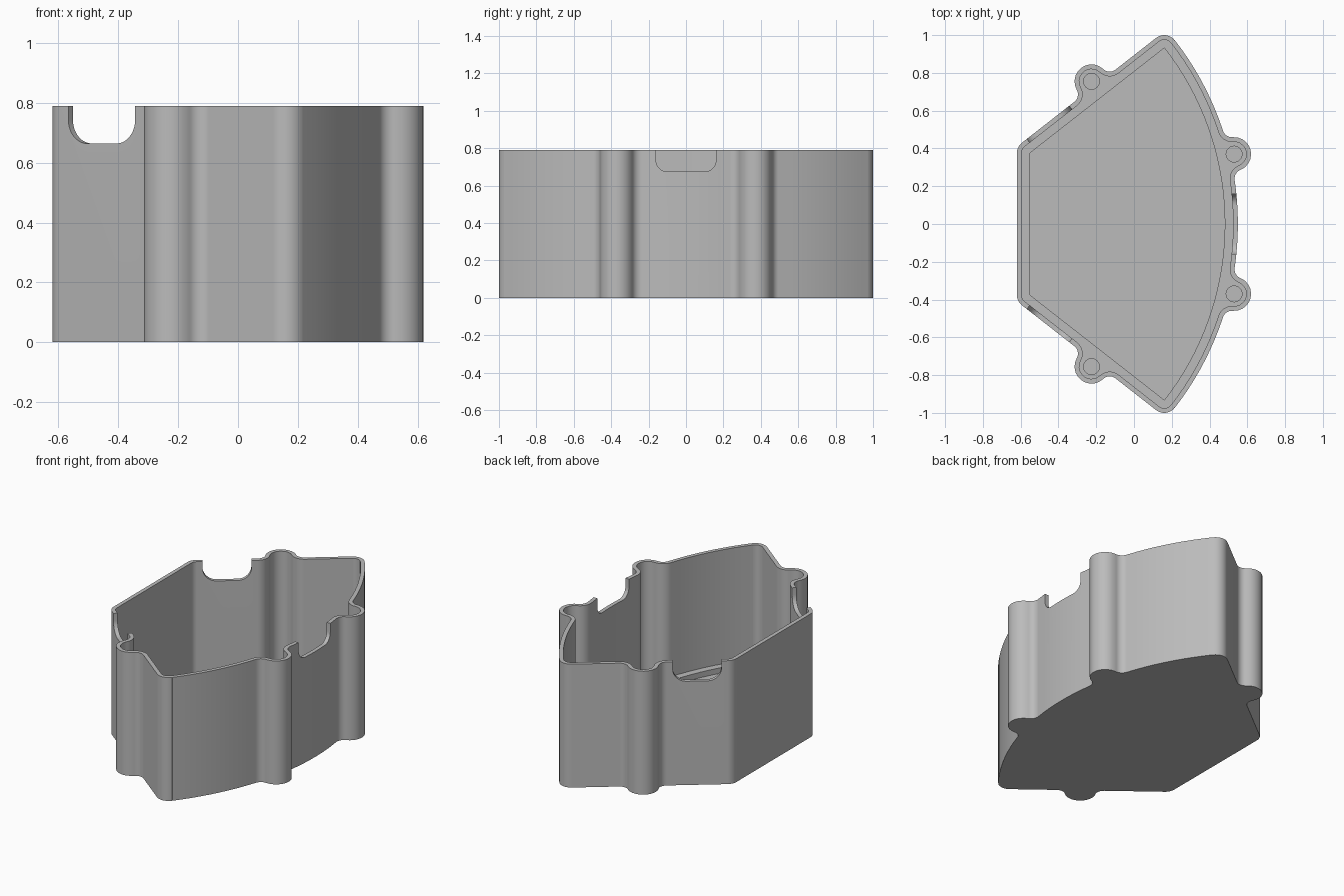
import bpy, bmesh, math
from mathutils import Vector, Matrix

old = bpy.data.objects.get("Cube")
if old:
    bpy.data.objects.remove(old, do_unlink=True)

HEIGHT, LEDGE, FLOOR = 0.79, 0.06, 0.025
WALL, RIM = 0.025, 0.07
BOSS_R, FILLET, HOLE_R = 0.09, 0.05, 0.042
ARC_C, ARC_R = Vector((-1.035, 0)), 1.585
TIP, CORNER = Vector((0.16, 0.93)), Vector((-0.55, 0.375))
FRONT_BOSS, SIDE_BOSS = Vector((0.53, 0.37)), Vector((-0.225, 0.755))

# Straight side wall: direction from corner to tip, and outward normal
side_dir = (TIP - CORNER).normalized()
side_n = Vector((-side_dir.y, side_dir.x))
side_start = CORNER + side_n * RIM


def angle(v, near):
    a = math.atan2(v.y, v.x)
    return near + (a - near + math.pi) % (2 * math.pi) - math.pi


def curved_fillets(boss):
    """Fillet centres on both sides of a boss on the curved wall."""
    v = boss - ARC_C
    d, a, b = v.length, ARC_R + FILLET, BOSS_R + FILLET
    t = math.acos((a * a + d * d - b * b) / (2 * a * d))
    base = math.atan2(v.y, v.x)
    return [ARC_C + a * Vector((math.cos(base + s * t), math.sin(base + s * t))) for s in (-1, 1)]


def straight_fillets(boss):
    """Fillet centres on both sides of a boss on the straight wall."""
    h = (boss - side_start).dot(side_n)
    t = math.sqrt((BOSS_R + FILLET) ** 2 - (FILLET - h) ** 2)
    return [boss + side_n * (FILLET - h) + side_dir * s * t for s in (1, -1)]


def outline(inset, bosses=True):
    """Outline as tangent arcs (centre, signed radius, end normal angle), mirrored in y."""
    tip_a = angle(TIP - ARC_C, 0)
    side_a = angle(side_n, math.pi / 2)
    tail = [(TIP, RIM, side_a)]
    arcs = []
    if bosses:
        for boss, pair, host in ((FRONT_BOSS, curved_fillets(FRONT_BOSS), (ARC_C, ARC_R)),
                                 (SIDE_BOSS, straight_fillets(SIDE_BOSS), None)):
            f0, f1 = pair
            if host:
                wall0, wall1 = (angle(f - ARC_C, 0) for f in pair)
                arcs.append((*host, wall0))
            else:
                arcs += [(ARC_C, ARC_R, tip_a)] + tail
                wall0 = wall1 = side_a
            arcs += [(f0, -FILLET, angle(f0 - boss, wall0)),
                     (boss, BOSS_R, angle(f1 - boss, wall1)),
                     (f1, -FILLET, wall1)]
    else:
        arcs = [(ARC_C, ARC_R, tip_a)] + tail
    arcs.append((CORNER, RIM, math.pi))
    pts, a0 = [], 0.0
    for c, k, a1 in arcs:
        n = 10 if abs(k) < 1 else max(3, math.ceil(abs(a1 - a0) / 0.04))
        for i in range(n + 1):
            a = a0 + (a1 - a0) * i / n
            p = c + (k - inset) * Vector((math.cos(a), math.sin(a)))
            if not pts or (p - pts[-1]).length > 1e-4:
                pts.append(p)
        a0 = a1
    return pts + [Vector((p.x, -p.y)) for p in reversed(pts[1:])]


def prism(name, pts, z0, z1, matrix=None):
    bm = bmesh.new()
    face = bm.faces.new([bm.verts.new((p[0], p[1], z0)) for p in pts])
    ext = bmesh.ops.extrude_face_region(bm, geom=[face])
    top = [g for g in ext["geom"] if isinstance(g, bmesh.types.BMVert)]
    bmesh.ops.translate(bm, verts=top, vec=(0, 0, z1 - z0))
    if matrix:
        bm.transform(matrix)
    bmesh.ops.recalc_face_normals(bm, faces=bm.faces)
    mesh = bpy.data.meshes.new(name)
    bm.to_mesh(mesh)
    bm.free()
    ob = bpy.data.objects.new(name, mesh)
    bpy.context.collection.objects.link(ob)
    return ob


def arc(c, r, start, end, n):
    return [(c[0] + r * math.cos(start + (end - start) * i / n),
             c[1] + r * math.sin(start + (end - start) * i / n)) for i in range(n + 1)]


def notch(name, centre, normal, half, bottom, r):
    """U-shaped cutter with rounded lower corners, passing through one wall."""
    top = HEIGHT + 0.1
    pts = arc((-half + r, bottom + r), r, math.pi, 1.5 * math.pi, 10)
    pts += arc((half - r, bottom + r), r, 1.5 * math.pi, 2 * math.pi, 10)
    pts += [(half, top), (-half, top)]
    n = Vector((normal[0], normal[1], 0))
    along = Vector((0, 0, 1)).cross(n)
    m = Matrix((along, (0, 0, 1), n)).transposed().to_4x4()
    m.translation = (centre[0], centre[1], 0)
    return prism(name, pts, -0.06, 0.06, m)


# Solid body and its cutters
body = prism("enclosure_body", outline(0), 0, HEIGHT)
cutters = [prism("cavity_cutter", outline(WALL), LEDGE, HEIGHT + 0.1),
           prism("floor_pocket_cutter", outline(RIM - 0.001, False), FLOOR, LEDGE + 0.05),
           notch("curved_wall_notch", (ARC_C.x + ARC_R, 0), (1, 0), 0.16, 0.675, 0.06)]
slot = side_start + side_dir * 0.175
for s in (1, -1):
    cutters.append(notch("side_wall_notch", (slot.x, s * slot.y),
                         (side_n.x, s * side_n.y), 0.142, 0.664, 0.08))
    for b in (FRONT_BOSS, SIDE_BOSS):
        ring = arc((b.x, s * b.y), HOLE_R, 0, 2 * math.pi, 32)[:-1]
        cutters.append(prism("screw_hole_cutter", ring, FLOOR, LEDGE + 0.05))

for c in cutters:
    c.hide_render = True
    mod = body.modifiers.new(c.name, "BOOLEAN")
    mod.operation, mod.solver, mod.object = "DIFFERENCE", "EXACT", c

# Bake the cuts and remove the cutters
bpy.context.view_layer.update()
baked = bpy.data.meshes.new_from_object(body.evaluated_get(bpy.context.evaluated_depsgraph_get()))
body.modifiers.clear()
body.data = baked
for c in cutters:
    bpy.data.objects.remove(c, do_unlink=True)

# Material and shading
grey = bpy.data.materials.new("plain_grey")
grey.use_nodes = True
colour = (0.5, 0.5, 0.5, 1)
grey.diffuse_color = colour
grey.node_tree.nodes["Principled BSDF"].inputs["Base Color"].default_value = colour
body.data.materials.clear()
body.data.materials.append(grey)
bpy.ops.object.select_all(action="DESELECT")
body.select_set(True)
bpy.context.view_layer.objects.active = body
bpy.ops.object.shade_smooth_by_angle(angle=math.radians(30))
